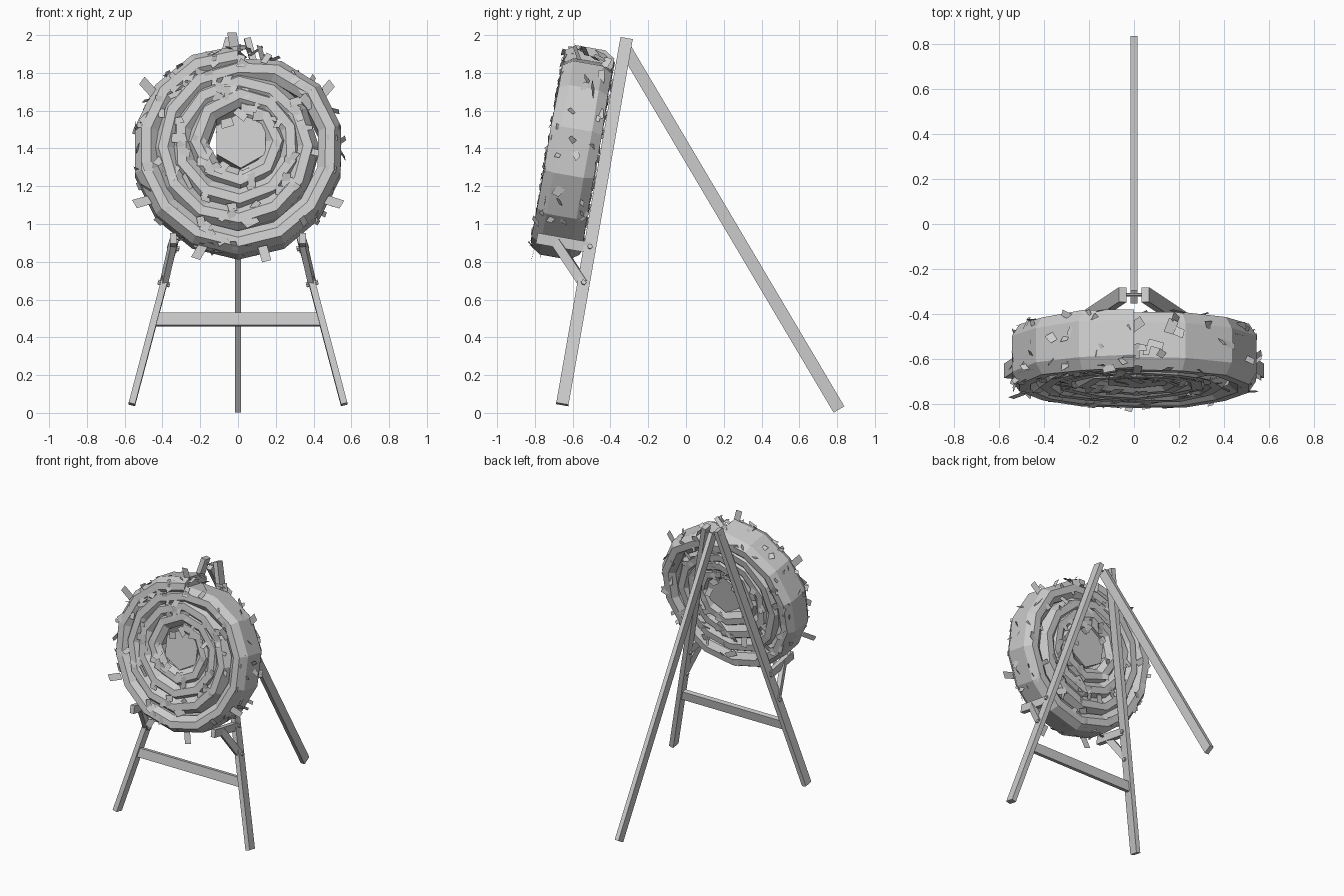
import bpy, bmesh, math, random
from mathutils import Vector, Matrix

if "Cube" in bpy.data.objects:
    bpy.data.objects.remove(bpy.data.objects["Cube"])

random.seed(7)
grey = bpy.data.materials.new("pale_grey")
grey.use_nodes = True
grey.diffuse_color = (0.6, 0.6, 0.6, 1)
grey.node_tree.nodes["Principled BSDF"].inputs["Base Color"].default_value = (0.6, 0.6, 0.6, 1)

# Leaning frame: X across, UP along the lean, OUT towards the shooter
X = Vector((1, 0, 0))
UP = Vector((0, 0.34, 1.94)).normalized()
OUT = X.cross(UP)
CENTRE = Vector((0, -0.6, 1.38))


def finish(name, bm):
    mesh = bpy.data.meshes.new(name)
    bm.to_mesh(mesh)
    bm.free()
    mesh.materials.append(grey)
    obj = bpy.data.objects.new(name, mesh)
    bpy.context.collection.objects.link(obj)
    return obj


def axes(a, b, hint):
    z = (b - a).normalized()
    y = (hint - z * hint.dot(z)).normalized()
    return Matrix((y.cross(z), y, z)).transposed().to_4x4()


def beam(name, a, b, hint, thick, depth):
    """Square timber from a to b; depth is measured along hint."""
    bm = bmesh.new()
    place = Matrix.Translation((a + b) / 2) @ axes(a, b, hint)
    size = Matrix.Diagonal((thick, depth, (b - a).length, 1))
    bmesh.ops.create_cube(bm, size=1, matrix=place @ size)
    return finish(name, bm)


def bolt(name, point, along, length):
    """Thin shaft with a six-sided head at each end."""
    bm = bmesh.new()
    turn = axes(point, point + along, OUT)
    for shift, radius, size in ((0, 0.007, length), (0.5, 0.014, 0.012), (-0.5, 0.014, 0.012)):
        bmesh.ops.create_cone(bm, cap_ends=True, segments=6, radius1=radius, radius2=radius,
                              depth=size, matrix=Matrix.Translation(point + along * shift * length) @ turn)
    finish(name, bm)


# Front legs with their brackets, braces and bolts
for side, word in ((1, "left"), (-1, "right")):
    foot = Vector((0.562 * side, -0.655, 0.045))
    head = Vector((0.05 * side, -0.315, 1.98))
    lateral = (head - foot).normalized().cross(OUT)

    def on_leg(z):
        return foot.lerp(head, (z - foot.z) / (head.z - foot.z))

    beam("front_leg_" + word, foot, head, OUT, 0.035, 0.066)
    arm = on_leg(0.875)
    beam("support_arm_" + word, arm, arm + OUT * 0.285, UP, 0.033, 0.058)
    beam("arm_brace_" + word, on_leg(0.685), arm + OUT * 0.185, UP, 0.032, 0.05)
    for z in (0.875, 0.685):
        bolt("bracket_bolt_" + word, on_leg(z), lateral, 0.052)

# Crossbar, rear leg and hinge bolt
beam("crossbar", Vector((-0.435, -0.577, 0.495)), Vector((0.435, -0.577, 0.495)), UP, 0.035, 0.068)
beam("rear_leg", Vector((0, 0.81, 0.018)), Vector((0, -0.325, 1.935)), Vector((0, 1, 0.6)), 0.032, 0.066)
bolt("hinge_bolt", Vector((0, -0.315, 1.94)), X, 0.14)


# Coiled straw roll: a chamfered band swept along a spiral
HALF = 0.132
TURNS = 4


def coil_radius(t):
    if t < TURNS - 1:
        return 0.235 + 0.083 * t
    s = t - TURNS + 1
    return 0.484 + 0.07 * min(1, s * 8) + 0.012 * s


def on_roll(u, v, w):
    return CENTRE + X * u + UP * v + OUT * w


def spiral_point(t, r, w):
    a = math.tau * t
    drift = max(0, 1 - t / (TURNS - 0.8))
    return on_roll(r * math.sin(a) + 0.015 * drift, r * math.cos(a) + 0.045 * drift, w)


bm = bmesh.new()
section = ((0, 0.6), (0.035, 1), (0.085, 1), (0.125, 0.75),
           (0.125, -0.75), (0.085, -1), (0.035, -1), (0, -0.6))
steps = [k + i / n for k, n in enumerate((8, 10, 12, 14)) for i in range(n)] + [TURNS]
rings = []
for t in steps:
    wobble = random.uniform(-0.006, 0.006)
    swell = HALF + random.uniform(-0.006, 0.006)
    rings.append([bm.verts.new(spiral_point(t, coil_radius(t) + wobble - inset, swell * w))
                  for inset, w in section])
for a, b in zip(rings, rings[1:]):
    for i in range(len(section)):
        j = (i + 1) % len(section)
        bm.faces.new((a[i], a[j], b[j], b[i]))
bm.faces.new(rings[0])
bm.faces.new(rings[-1])
bmesh.ops.recalc_face_normals(bm, faces=bm.faces)
finish("straw_coil", bm)

# Slightly sunken core in the middle of the roll
bm = bmesh.new()
core = Matrix.Translation(on_roll(0.015, 0.045, 0)) @ axes(Vector(), OUT, UP)
bmesh.ops.create_cone(bm, cap_ends=True, segments=6, radius1=0.15, radius2=0.15,
                      depth=HALF * 2 - 0.035, matrix=core)
finish("straw_core", bm)

# Loose flakes of straw over both faces and the rim
bm = bmesh.new()


def flake(point, normal, lift):
    spin = axes(Vector(), normal, UP + X * 0.3) @ Matrix.Rotation(random.uniform(0, math.tau), 4, "Z")
    tilt = spin @ Matrix.Rotation(lift, 4, "X")
    w, l = random.uniform(0.012, 0.024), random.uniform(0.025, 0.045)
    skew = random.uniform(-0.012, 0.012)
    corners = ((-w, -l), (w, -l), (w + skew, l), (-w + skew, l * 0.8))
    bm.faces.new([bm.verts.new(point + tilt @ Vector((x, y, 0))) for x, y in corners])


for face in (1, -1):
    for _ in range(85):
        a, r = random.uniform(0, math.tau), 0.52 * math.sqrt(random.uniform(0.06, 1))
        flake(on_roll(r * math.sin(a), r * math.cos(a), face * HALF), OUT * face, random.uniform(0.1, 0.4))
for _ in range(75):
    a, w = random.uniform(0, math.tau), random.uniform(-1, 1) * HALF
    r = 0.555 - 0.03 * abs(w) / HALF
    normal = X * math.sin(a) + UP * math.cos(a)
    flake(on_roll(r * math.sin(a), r * math.cos(a), w), normal, random.uniform(0.15, 0.95))

# A few larger tufts standing out from the rim
for a, w in ((-0.03, 0.08), (-0.98, 0.1), (0.95, -0.06), (2.1, 0.1), (-2.1, 0.1), (2.9, 0.11), (-2.8, 0.08)):
    normal = X * math.sin(a) + UP * math.cos(a)
    base = on_roll(0.54 * math.sin(a), 0.54 * math.cos(a), w)
    across = normal.cross(OUT) * 0.025
    tip = base + normal * 0.085 + OUT * random.uniform(-0.03, 0.03) + across * random.uniform(-1, 1)
    bm.faces.new([bm.verts.new(p) for p in (base - across, base + across, tip + across, tip - across)])
finish("straw_flakes", bm)
